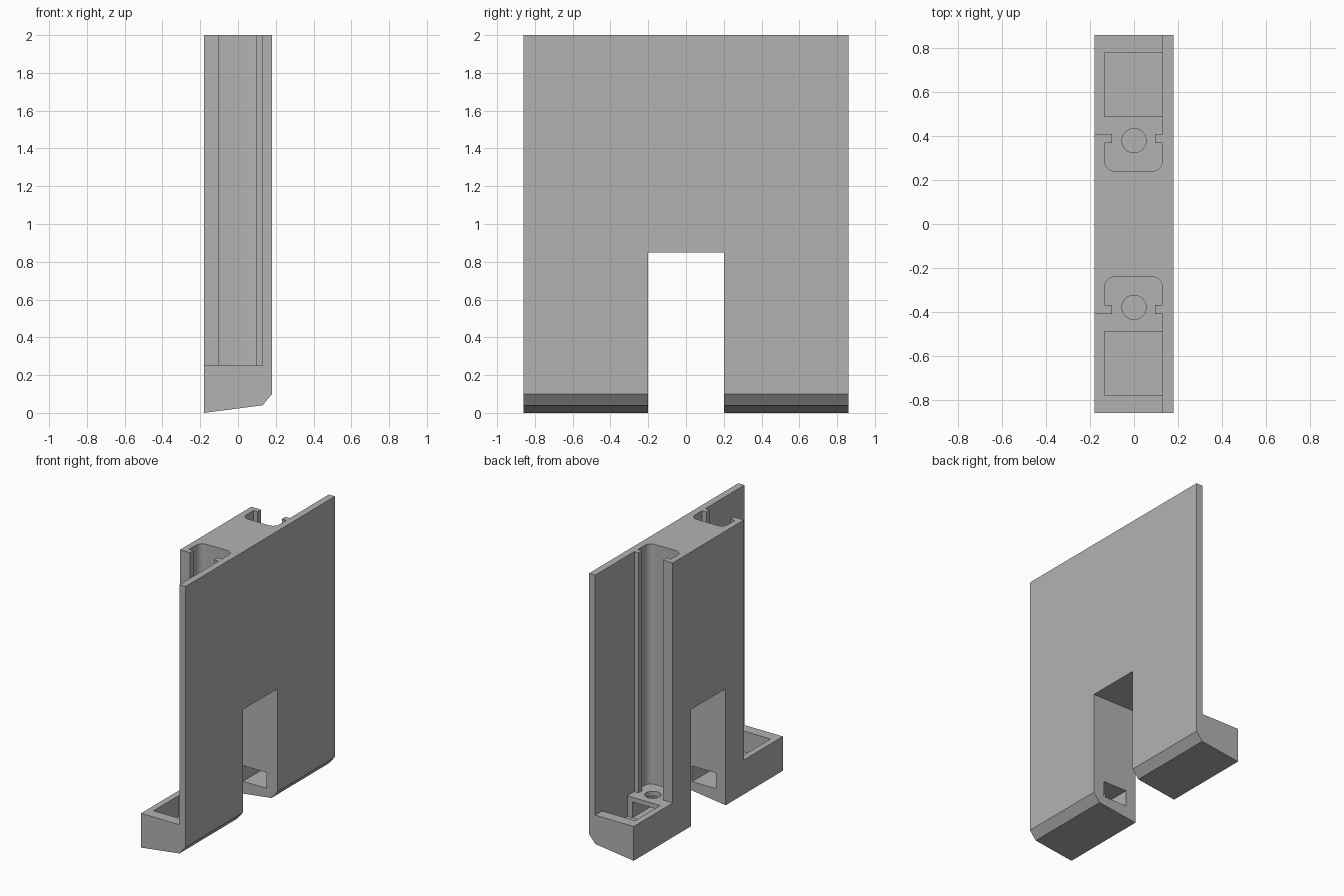
import bpy, bmesh, math
from mathutils import Vector

if "Cube" in bpy.data.objects:
    bpy.data.objects.remove(bpy.data.objects["Cube"], do_unlink=True)

grey = bpy.data.materials.new("light_grey")
grey.use_nodes = True
grey.diffuse_color = (0.45, 0.45, 0.45, 1)
grey.node_tree.nodes["Principled BSDF"].inputs["Base Color"].default_value = (0.45, 0.45, 0.45, 1)


def prism(name, points, offset):
    """Extrude a flat outline along an offset."""
    bm = bmesh.new()
    face = bm.faces.new([bm.verts.new(p) for p in points])
    top = bmesh.ops.extrude_face_region(bm, geom=[face])["geom"]
    bmesh.ops.translate(bm, vec=Vector(offset),
                        verts=[v for v in top if isinstance(v, bmesh.types.BMVert)])
    bmesh.ops.recalc_face_normals(bm, faces=bm.faces)
    mesh = bpy.data.meshes.new(name)
    bm.to_mesh(mesh)
    bm.free()
    mesh.materials.append(grey)
    obj = bpy.data.objects.new(name, mesh)
    bpy.context.collection.objects.link(obj)
    return obj


def plan(name, outline, z0, z1, side=1):
    return prism(name, [(x, y * side, z0) for x, y in outline], (0, 0, z1 - z0))


def rect(x0, x1, y0, y1):
    return [(x0, y0), (x1, y0), (x1, y1), (x0, y1)]


def arc(cx, cy, r, a0, a1, n):
    angles = [math.radians(a0 + (a1 - a0) * i / n) for i in range(n + 1)]
    return [(cx + r * math.cos(a), cy + r * math.sin(a)) for a in angles]


# Body with a sloped, chamfered underside
side_profile = [(-0.18, 0), (0.13, 0.04), (0.18, 0.1), (0.18, 2), (-0.18, 2)]
body = prism("body", [(x, -0.86, z) for x, z in side_profile], (0, 1.72, 0))

# Channel with inward lips, joined to the open space above each foot
channel = [(-0.135, 0.37), (-0.1, 0.37), (-0.1, 0.41), (-0.4, 0.41), (-0.4, 1),
           (0.13, 1), (0.13, 0.41), (0.095, 0.41), (0.095, 0.37), (0.13, 0.37)]
channel += arc(0.08, 0.29, 0.05, 0, -90, 8) + arc(-0.085, 0.29, 0.05, -90, -180, 8)

cutters = [plan("notch_cutter", rect(-0.5, 0.5, -0.2, 0.2), -0.5, 0.85)]
for side in (1, -1):
    cutters += [
        plan("channel_cutter", channel, 0.25, 2.5, side),
        plan("pocket_cutter", rect(-0.135, 0.13, 0.49, 0.78), 0.099, 0.4, side),
        plan("tunnel_cutter", rect(-0.1, 0.09, 0.1, 0.6), 0.1, 0.215, side),
        plan("screw_hole_cutter", arc(0, 0.38, 0.055, 0, 352.5, 47), 0.15, 0.4, side),
    ]

# Apply the cuts
bpy.context.view_layer.objects.active = body
body.select_set(True)
for cutter in cutters:
    mod = body.modifiers.new("cut", "BOOLEAN")
    mod.operation, mod.solver, mod.object = "DIFFERENCE", "EXACT", cutter
    bpy.ops.object.modifier_apply(modifier=mod.name)
    bpy.data.objects.remove(cutter, do_unlink=True)
bpy.ops.object.shade_smooth_by_angle(angle=math.radians(30))
